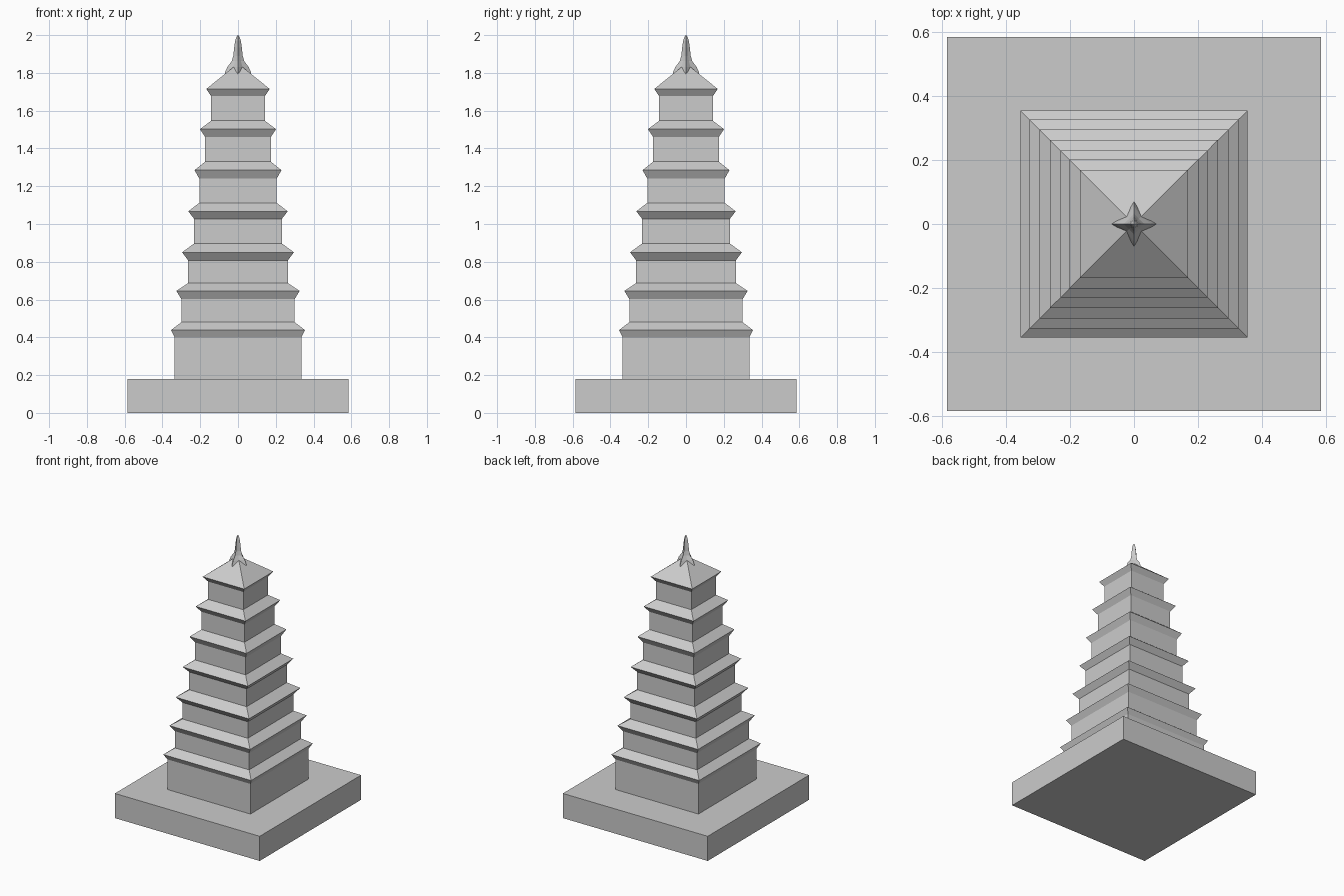
import bpy
from math import cos, sin, pi

if "Cube" in bpy.data.objects:
    bpy.data.objects.remove(bpy.data.objects["Cube"])


def loft(name, rings):
    """Skin a stack of equal-sized rings and cap both ends."""
    n = len(rings[0])
    verts = [v for ring in rings for v in ring]
    faces = [tuple(reversed(range(n)))]
    for k in range(len(rings) - 1):
        a, b = k * n, (k + 1) * n
        faces += [(a + i, a + (i + 1) % n, b + (i + 1) % n, b + i) for i in range(n)]
    faces.append(tuple(range(len(verts) - n, len(verts))))
    mesh = bpy.data.meshes.new(name)
    mesh.from_pydata(verts, [], faces)
    mesh.update()
    obj = bpy.data.objects.new(name, mesh)
    bpy.context.collection.objects.link(obj)
    return obj


def square(h, z):
    return [(-h, -h, z), (h, -h, z), (h, h, z), (-h, h, z)]


def star(tip, valley, z):
    return [((valley if i % 2 else tip) * cos(i * pi / 4),
             (valley if i % 2 else tip) * sin(i * pi / 4), z) for i in range(8)]


# Square plinth
loft("plinth", [square(0.585, 0), square(0.585, 0.18)])

# Storeys: wall half width, wall top z, eave half width, eave z, roof top z
storeys = [
    (0.335, 0.400, 0.355, 0.438, 0.480),
    (0.300, 0.602, 0.326, 0.646, 0.687),
    (0.264, 0.808, 0.296, 0.850, 0.897),
    (0.232, 1.027, 0.263, 1.067, 1.112),
    (0.205, 1.240, 0.230, 1.285, 1.330),
    (0.174, 1.460, 0.201, 1.502, 1.547),
    (0.142, 1.677, 0.168, 1.715, 1.848),
]
floor = 0.18
for i, (wall, wall_top, eave, eave_z, top) in enumerate(storeys):
    last = i == len(storeys) - 1
    top_half = 0.002 if last else storeys[i + 1][0]
    loft(f"storey_{i + 1}", [square(wall, floor), square(wall, wall_top),
                             square(eave, eave_z), square(top_half, top)])
    floor = top

# Four-pointed finial flaring onto the roof
loft("finial", [star(t, v, z) for t, v, z in [
    (0.071, 0.044, 1.785), (0.068, 0.040, 1.805), (0.056, 0.032, 1.832),
    (0.033, 0.022, 1.862), (0.025, 0.016, 1.890), (0.020, 0.013, 1.935),
    (0.015, 0.010, 1.970), (0.008, 0.005, 1.992), (0.001, 0.001, 2.0)]])
